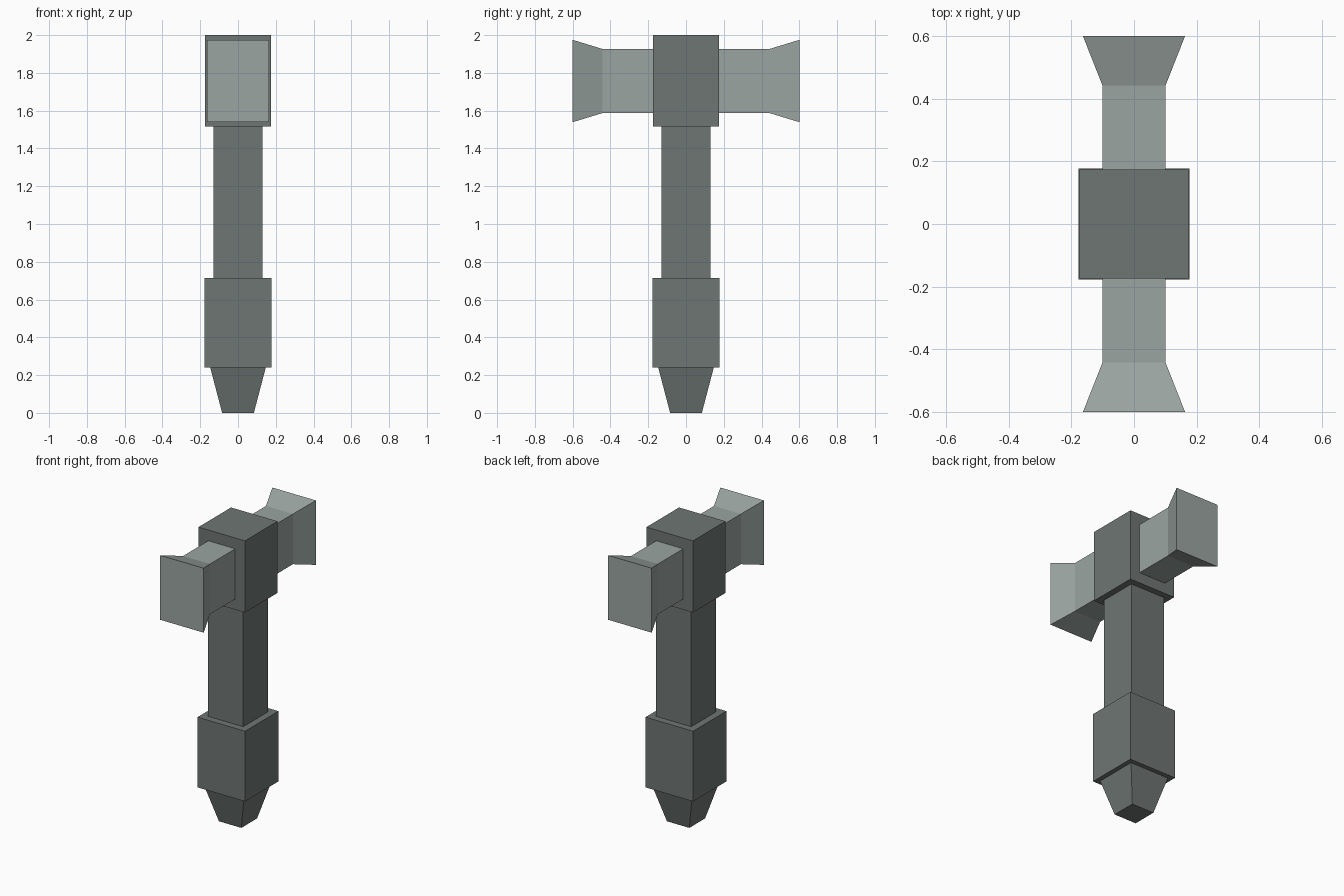
import bpy
import bmesh

if "Cube" in bpy.data.objects:
    bpy.data.objects.remove(bpy.data.objects["Cube"])


def material(name, color):
    m = bpy.data.materials.new(name)
    m.diffuse_color = (*color, 1.0)
    m.use_nodes = True
    m.node_tree.nodes["Principled BSDF"].inputs["Base Color"].default_value = m.diffuse_color
    return m


DARK = material("dark grey green", (0.156, 0.181, 0.171))
LIGHT = material("light grey green", (0.328, 0.376, 0.361))


def loft(name, mat, rings):
    """Join a series of four-point rings into a capped solid."""
    bm = bmesh.new()
    loops = [[bm.verts.new(p) for p in ring] for ring in rings]
    for a, b in zip(loops, loops[1:]):
        for i in range(4):
            j = (i + 1) % 4
            bm.faces.new((a[i], a[j], b[j], b[i]))
    bm.faces.new(loops[0][::-1])
    bm.faces.new(loops[-1])
    bmesh.ops.recalc_face_normals(bm, faces=bm.faces)
    mesh = bpy.data.meshes.new(name)
    bm.to_mesh(mesh)
    bm.free()
    mesh.materials.append(mat)
    obj = bpy.data.objects.new(name, mesh)
    bpy.context.collection.objects.link(obj)
    return obj


CORNERS = ((-1, -1), (1, -1), (1, 1), (-1, 1))


def flat_ring(half, z):
    return [(half * a, half * b, z) for a, b in CORNERS]


def upright_ring(y, half_x, half_z, z):
    return [(half_x * a, y, z + half_z * b) for a, b in CORNERS]


# Square handle parts, stacked: name, bottom half width, top half width, z range
for name, low, high, z0, z1 in (
    ("pommel", 0.084, 0.147, 0.0, 0.24),
    ("grip", 0.178, 0.178, 0.24, 0.715),
    ("shaft", 0.131, 0.131, 0.715, 1.515),
    ("head_block", 0.174, 0.174, 1.515, 2.0),
):
    loft(name, DARK, [flat_ring(low, z0), flat_ring(high, z1)])

# Two hammer heads with flared striking faces
for name, side in (("front_hammer", -1), ("back_hammer", 1)):
    loft(name, LIGHT, [
        upright_ring(side * 0.174, 0.101, 0.17, 1.757),
        upright_ring(side * 0.443, 0.101, 0.17, 1.757),
        upright_ring(side * 0.60, 0.163, 0.218, 1.757),
    ])
